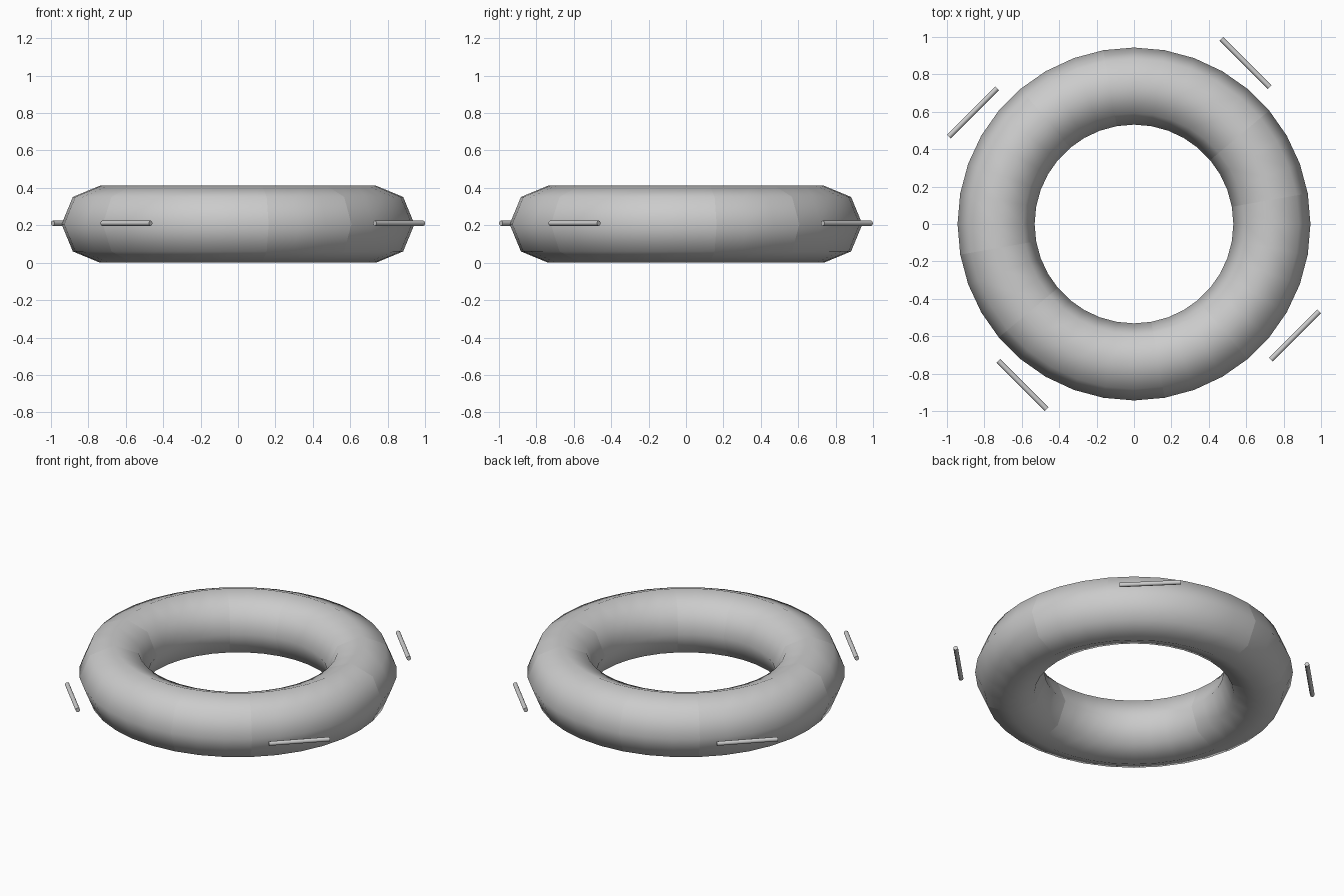
import bpy, bmesh
from math import sin, cos, pi, radians
from mathutils import Matrix

if "Cube" in bpy.data.objects:
    bpy.data.objects.remove(bpy.data.objects["Cube"])

MAJOR, MINOR, SIDES = 0.737, 0.206, 8   # ring centre line and octagonal tube
STEP = 10                               # degrees per ring segment


def finish(bm, name, smooth_angle):
    bmesh.ops.recalc_face_normals(bm, faces=bm.faces[:])
    mesh = bpy.data.meshes.new(name)
    bm.to_mesh(mesh)
    bm.free()
    obj = bpy.data.objects.new(name, mesh)
    bpy.context.collection.objects.link(obj)
    bpy.ops.object.select_all(action='DESELECT')
    obj.select_set(True)
    bpy.context.view_layer.objects.active = obj
    bpy.ops.object.shade_smooth_by_angle(angle=radians(smooth_angle))
    return obj


def ring_section(name, start, steps):
    """Open-ended tube section of the float ring."""
    bm = bmesh.new()
    loops = []
    for i in range(steps + 1):
        a = radians(start + i * STEP)
        loop = []
        for j in range(SIDES):
            t = 2 * pi * j / SIDES
            r = MAJOR + MINOR * cos(t)
            loop.append(bm.verts.new((r * cos(a), r * sin(a), MINOR + MINOR * sin(t))))
        loops.append(loop)
    for l0, l1 in zip(loops, loops[1:]):
        for j in range(SIDES):
            k = (j + 1) % SIDES
            bm.faces.new((l0[j], l1[j], l1[k], l0[k]))
    return finish(bm, name, 60)


def rope_bar(name, angle):
    """Thin rod running along the tangent just outside the ring."""
    bm = bmesh.new()
    bmesh.ops.create_cone(bm, cap_ends=True, segments=8, radius1=0.014,
                          radius2=0.014, depth=0.366)
    place = (Matrix.Rotation(radians(angle), 4, 'Z')
             @ Matrix.Translation((1.03, 0.187, 0.211))
             @ Matrix.Rotation(pi / 2, 4, 'X'))
    bmesh.ops.transform(bm, matrix=place, verts=bm.verts[:])
    return finish(bm, name, 50)


# Four narrow bands, four long float sections and four rope bars
for q in range(4):
    ring_section(f"ring_band_{q + 1}", 90 * q + 10, 3)
    ring_section(f"ring_section_{q + 1}", 90 * q + 40, 6)
    rope_bar(f"rope_bar_{q + 1}", 90 * q + 45)
